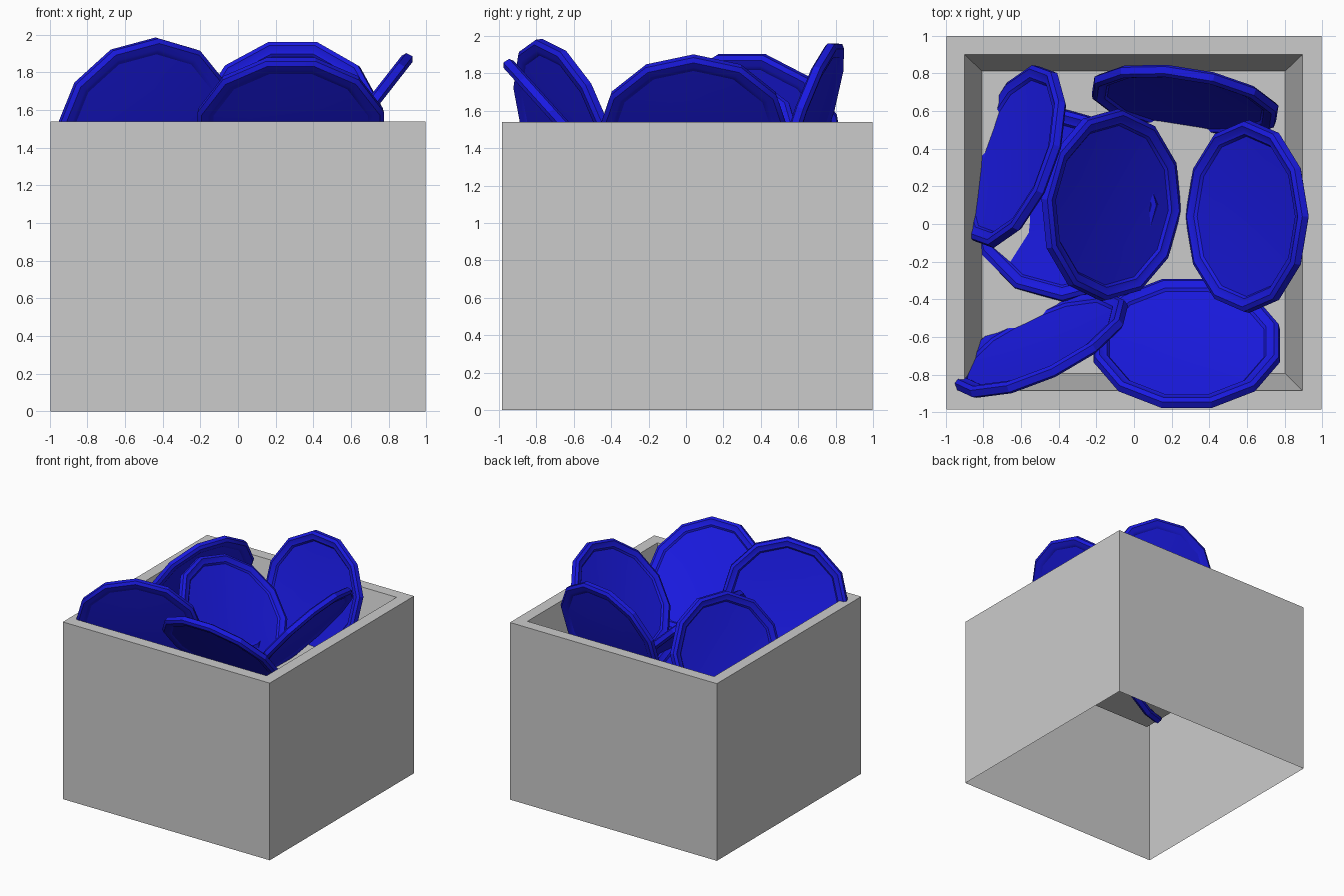
import bpy, bmesh
from math import sin, cos, tau, radians
from mathutils import Matrix, Vector

if "Cube" in bpy.data.objects:
    bpy.data.objects.remove(bpy.data.objects["Cube"])

blue = bpy.data.materials.new("blue")
blue.diffuse_color = (0.01, 0.01, 0.75, 1)
blue.use_nodes = True
blue.node_tree.nodes["Principled BSDF"].inputs["Base Color"].default_value = blue.diffuse_color


def new_object(name, bm):
    mesh = bpy.data.meshes.new(name)
    bm.to_mesh(mesh)
    bm.free()
    obj = bpy.data.objects.new(name, mesh)
    bpy.context.collection.objects.link(obj)
    return obj


def bridge(bm, a, b):
    n = len(a)
    for i in range(n):
        bm.faces.new((a[i], a[(i + 1) % n], b[(i + 1) % n], b[i]))


# Crate: open underneath, flat rim, sloping inner walls down to a raised floor
bm = bmesh.new()
rings = []
for x0, x1, y0, y1, z in ((-.995, .995, -.985, .997, 0), (-.995, .995, -.985, .997, 1.54),
                          (-.9, .895, -.885, .9, 1.54), (-.807, .803, -.795, .812, 1.12)):
    rings.append([bm.verts.new((x, y, z)) for x, y in ((x0, y0), (x1, y0), (x1, y1), (x0, y1))])
for a, b in zip(rings, rings[1:]):
    bridge(bm, a, b)
bm.faces.new(rings[-1])
new_object("crate", bm)

# Plate half-section: (radius, height) from the top centre round the rim to the bottom centre
PROFILE = ((.24, -.008), (.425, .004), (.437, .018), (.455, .02), (.48, .033), (.505, .022),
           (.512, -.015), (.49, -.033), (.455, -.03), (.437, -.027), (.425, -.02), (.24, -.03))
SIDES = 12


def plate(name, centre, lean, tilt, spin=0):
    """lean: compass direction of the raised edge, tilt: slope from horizontal (degrees)."""
    bm = bmesh.new()
    loops = []
    for r, z in PROFILE:
        loops.append([bm.verts.new((r * cos(tau * (i + spin) / SIDES),
                                    r * sin(tau * (i + spin) / SIDES), z)) for i in range(SIDES)])
    for a, b in zip(loops, loops[1:]):
        bridge(bm, a, b)
    for loop, z in ((loops[0], -.012), (loops[-1], -.034)):
        hub = bm.verts.new((0, 0, z))
        for i in range(SIDES):
            bm.faces.new((loop[i], loop[(i + 1) % SIDES], hub))
    bmesh.ops.recalc_face_normals(bm, faces=bm.faces)
    obj = new_object(name, bm)
    obj.data.materials.append(blue)
    a, t = radians(lean), radians(tilt)
    out, up = Vector((cos(a), sin(a), 0)), Vector((0, 0, 1))
    v = out * cos(t) + up * sin(t)
    n = up * cos(t) - out * sin(t)
    rot = Matrix((v.cross(n), v, n)).transposed().to_4x4()
    obj.matrix_world = Matrix.Translation(centre) @ rot
    bpy.ops.object.select_all(action='DESELECT')
    obj.select_set(True)
    bpy.context.view_layer.objects.active = obj
    bpy.ops.object.shade_smooth_by_angle(angle=radians(28))


# Heap of plates leaning in the crate
plate("left_plate", (-.64, .36, 1.45), -20, 66, .5)
plate("back_plate", (.27, .65, 1.49), 81, 72, .5)
plate("middle_plate", (-.12, .1, 1.45), 175, 45)
plate("right_plate", (.6, .04, 1.49), 0, 52)
plate("front_right_plate", (.28, -.635, 1.5), -90, 48, .5)
plate("front_left_plate", (-.5, -.64, 1.5), -64.5, 71)
plate("bottom_plate", (-.38, .1, 1.15), 0, 7)
